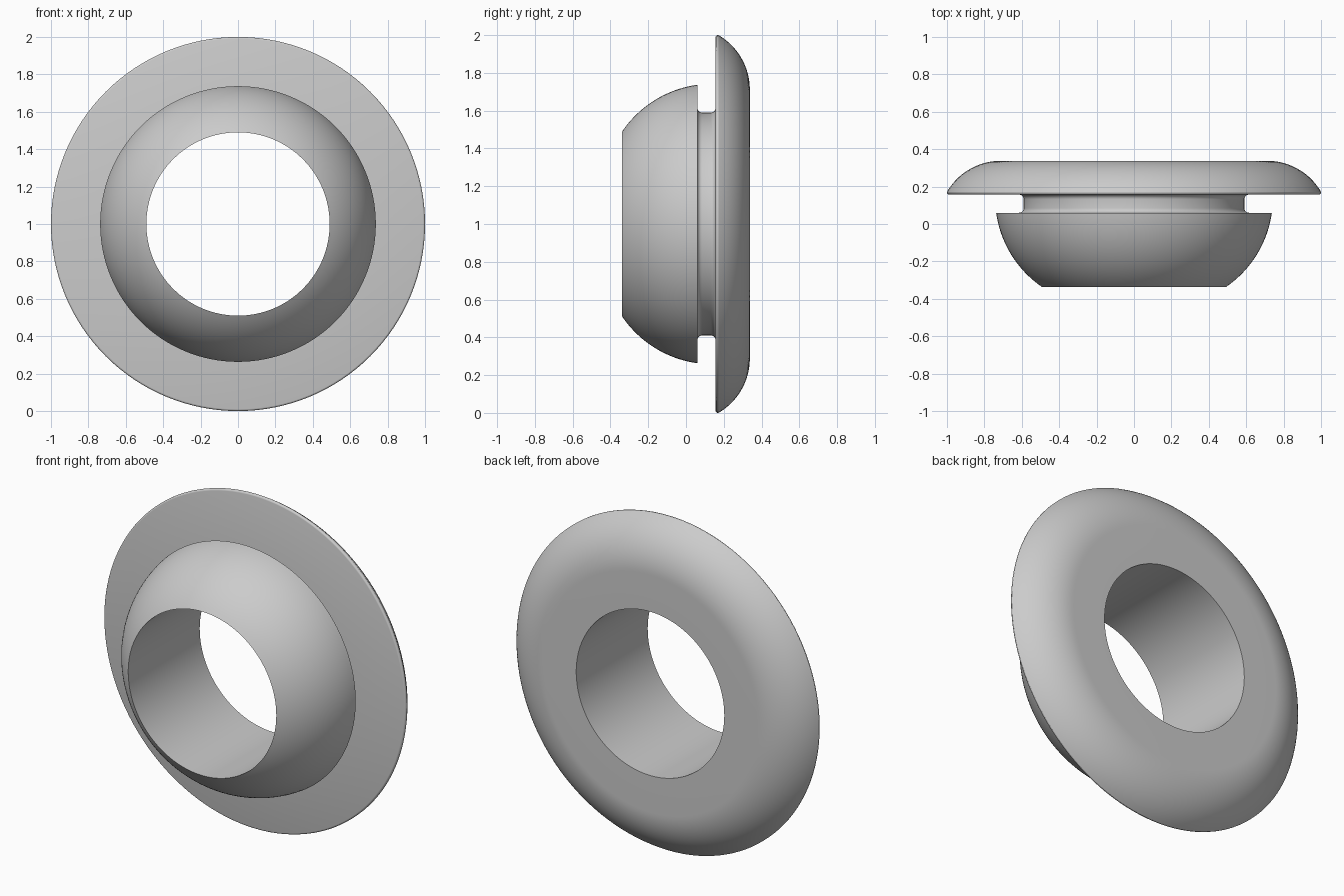
import bpy, bmesh, math
from mathutils import Matrix, Vector

if "Cube" in bpy.data.objects:
    bpy.data.objects.remove(bpy.data.objects["Cube"], do_unlink=True)

grey = bpy.data.materials.new("rubber grey")
grey.use_nodes = True
colour = (0.6, 0.6, 0.6, 1)
grey.diffuse_color = colour
grey.node_tree.nodes["Principled BSDF"].inputs["Base Color"].default_value = colour


def arc(start, end, sweep, steps):
    """Points (radius, y) from start to end, turning anticlockwise by sweep degrees."""
    a, b = Vector(start), Vector(end)
    half = math.radians(sweep) / 2
    chord = b - a
    centre = (a + b) / 2 + Vector((-chord.y, chord.x)) / (2 * math.tan(half))
    return [centre + Matrix.Rotation(2 * half * i / steps, 2) @ (a - centre)
            for i in range(steps + 1)]


# Cross-section: bore, domed nose, filleted groove, rounded flange
BORE, DEPTH = 0.49, 0.338
profile = arc((BORE, -DEPTH), (0.737, 0.06), 48, 20)
profile += arc((0.615, 0.06), (0.59, 0.085), -90, 6)
profile += arc((0.59, 0.132), (0.615, 0.157), -90, 6)
profile += arc((0.99, 0.157), (1.0, 0.17), 90, 5)
profile += arc((1.0, 0.172), (0.71, DEPTH), 60, 20)
profile += [Vector((BORE, DEPTH))]

# Revolve the closed section about the horizontal axis
bm = bmesh.new()
verts = [bm.verts.new((p.x, p.y, 0)) for p in profile]
edges = [bm.edges.new((v, verts[(i + 1) % len(verts)])) for i, v in enumerate(verts)]
bmesh.ops.spin(bm, geom=verts + edges, cent=(0, 0, 0), axis=(0, 1, 0),
               angle=math.tau, steps=128, use_merge=True)
bmesh.ops.remove_doubles(bm, verts=bm.verts, dist=0.0001)
bmesh.ops.recalc_face_normals(bm, faces=bm.faces)
bmesh.ops.translate(bm, verts=bm.verts, vec=(0, 0, 1))

mesh = bpy.data.meshes.new("grommet")
bm.to_mesh(mesh)
bm.free()
mesh.materials.append(grey)
grommet = bpy.data.objects.new("grommet", mesh)
bpy.context.collection.objects.link(grommet)
bpy.context.view_layer.objects.active = grommet
grommet.select_set(True)
bpy.ops.object.shade_smooth_by_angle(angle=math.radians(30))
